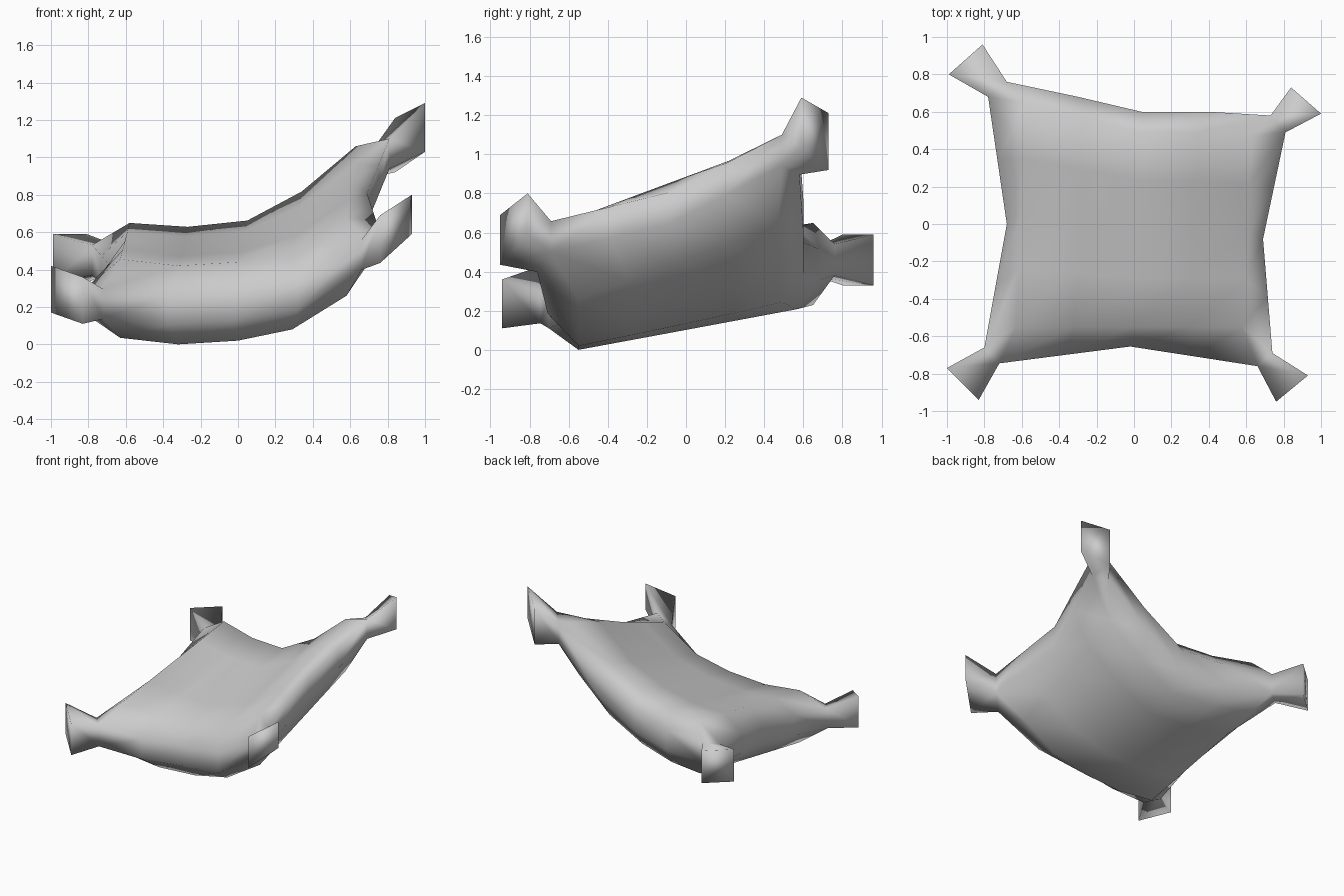
import bpy, bmesh

if "Cube" in bpy.data.objects:
    bpy.data.objects.remove(bpy.data.objects["Cube"])

N = 6  # node indices run 0..N; the corner nodes are cut away for the tufts


def interp(table, x):
    # piecewise-linear lookup with extrapolation at the end
    for (x0, y0), (x1, y1) in zip(table, table[1:]):
        if x <= x1 or (x1, y1) == table[-1]:
            return y0 + (y1 - y0) * (x - x0) / (x1 - x0)


# Sagging mid-surface: height along the front, and rise from front to back
FRONT = [(-.8, .25), (-.63, .245), (-.32, .21), (0, .23), (.29, .29), (.58, .47), (.8, .68)]
RISE = [(-.8, .18), (-.63, .18), (-.32, .2), (0, .21), (.29, .29), (.58, .36), (.8, .35)]


def mid_height(x, y):
    return interp(FRONT, x) + interp(RISE, x) * (y + .55) / 1.1


def edge(a, m, b):
    # five rim points from a to b through m
    def mix(p, q):
        return ((p[0] + q[0]) / 2, (p[1] + q[1]) / 2)
    return [a, mix(a, m), m, mix(m, b), b]


# Rim outline seen from above
rim_front = edge((-.72, -.745), (-.02, -.655), (.66, -.76))
rim_left = edge((-.80, -.66), (-.68, 0), (-.78, .68))
rim_right = edge((.74, -.69), (.69, -.08), (.81, .49))
rim_back = [(-.68, .76), (-.3, .68), (.04, .6), (.4, .6), (.73, .58)]
cols = [-.63, -.32, 0, .29, .58]


def plan(i, j):
    if j == 0:
        return rim_front[i - 1]
    if j == N:
        return rim_back[i - 1]
    if i == 0:
        return rim_left[j - 1]
    if i == N:
        return rim_right[j - 1]
    t = (j - 1) / (N - 2)
    return cols[i - 1] + .05 * t, -.55 + t * (rim_back[i - 1][1] - .11 + .55)


bm = bmesh.new()
top, bot = {}, {}
for i in range(N + 1):
    for j in range(N + 1):
        if i in (0, N) and j in (0, N):
            continue
        x, y = plan(i, j)
        half = .08 if i in (0, N) or j in (0, N) else .21
        z = mid_height(x, y)
        top[i, j] = bm.verts.new((x, y, z + half))
        bot[i, j] = bm.verts.new((x, y, z - half))

# Upper and lower skins
for i in range(N):
    for j in range(N):
        keys = [k for k in ((i, j), (i + 1, j), (i + 1, j + 1), (i, j + 1)) if k in top]
        bm.faces.new([top[k] for k in keys])
        bm.faces.new([bot[k] for k in reversed(keys)])

# Side walls
for a in range(1, N - 1):
    for p, q in (((a, 0), (a + 1, 0)), ((a, N), (a + 1, N)),
                 ((0, a), (0, a + 1)), ((N, a), (N, a + 1))):
        bm.faces.new((bot[p], bot[q], top[q], top[p]))

# Flared corner tufts: neck nodes, then (x, y, low z, high z) of each tip edge
tufts = [
    ((0, 1), (1, 0), (-1.0, -.77, .17, .42), (-.83, -.94, .11, .36)),
    ((N, 1), (N - 1, 0), (.93, -.81, .59, .80), (.76, -.95, .435, .69)),
    ((N, N - 1), (N - 1, N), (1.0, .59, 1.03, 1.29), (.84, .73, .92, 1.21)),
    ((0, N - 1), (1, N), (-.99, .80, .33, .59), (-.81, .96, .33, .59)),
]
for p, q, a, b in tufts:
    neck = [bot[p], bot[q], top[q], top[p]]
    tip = [bm.verts.new(c) for c in ((a[0], a[1], a[2]), (b[0], b[1], b[2]),
                                     (b[0], b[1], b[3]), (a[0], a[1], a[3]))]
    for k in range(4):
        n = (k + 1) % 4
        bm.faces.new((neck[k], neck[n], tip[n], tip[k]))
    bm.faces.new(tip)

bmesh.ops.recalc_face_normals(bm, faces=bm.faces)
for f in bm.faces:
    f.smooth = True
mesh = bpy.data.meshes.new("pillow")
bm.to_mesh(mesh)
bm.free()
pillow = bpy.data.objects.new("pillow", mesh)
bpy.context.collection.objects.link(pillow)
